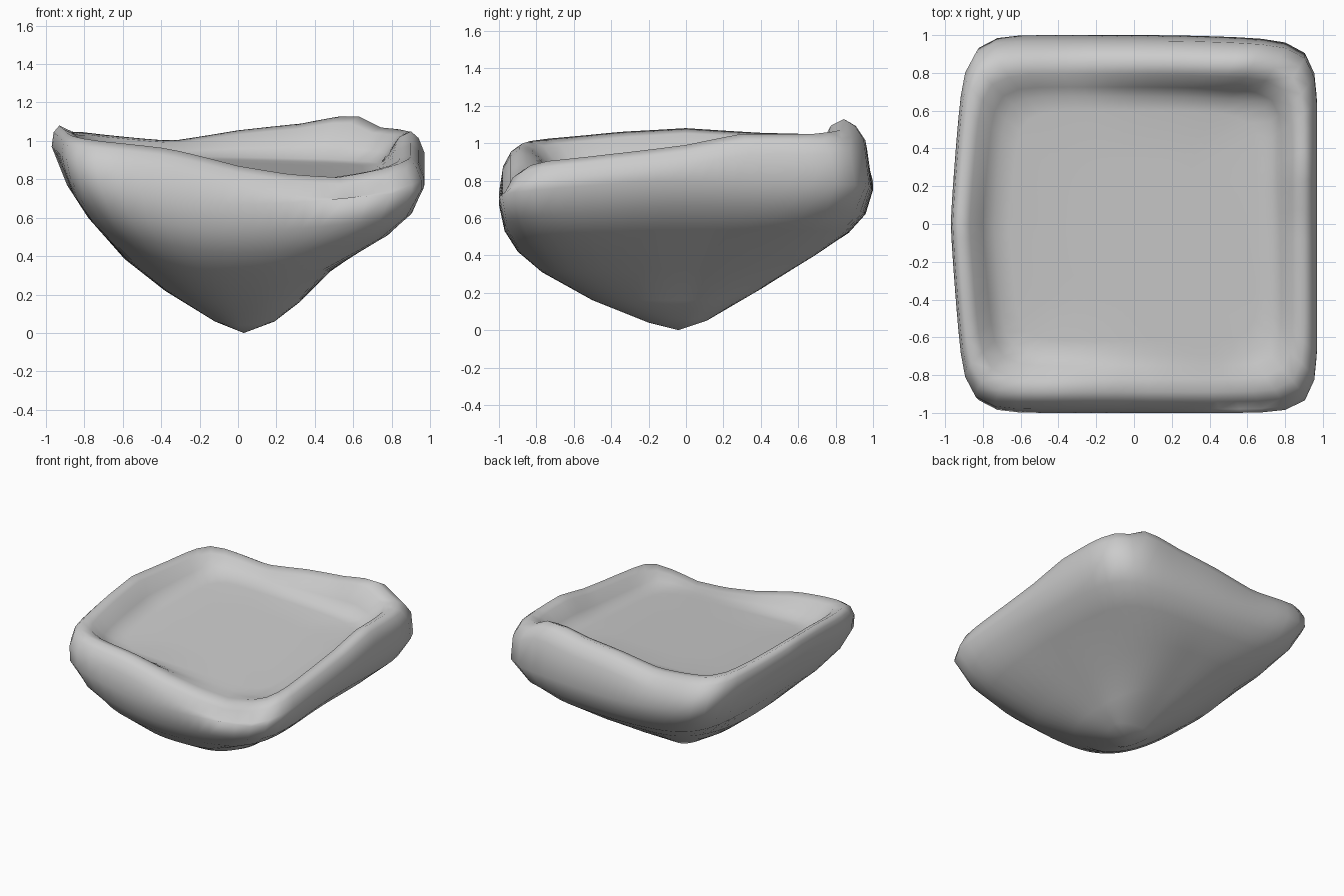
import bpy, bmesh, math

if "Cube" in bpy.data.objects:
    bpy.data.objects.remove(bpy.data.objects["Cube"])

N = 72  # points around each ring

# Outer skin: (right, left, front, back) reach and height, plus corner squareness
OUTER = [
    ((.19, .12, .20, .11), (.06, .06, .04, .05), 2.1),
    ((.32, .38, .50, .40), (.16, .22, .16, .22), 2.5),
    ((.48, .59, .77, .70), (.32, .385, .31, .41), 3.3),
    ((.79, .78, .90, .87), (.54, .60, .42, .52), 5),
    ((.91, .89, .97, .96), (.66, .77, .53, .62), 7),
    ((.97, .95, 1.0, 1.0), (.80, .92, .67, .75), 10),
]
# Rim and basin: reach, share of the way from floor up to the crest, squareness
INNER = [
    ((.97, .97, .98, .97), .75, 10),
    ((.94, .96, .94, .92), .94, 10),
    ((.90, .93, .89, .86), 1.0, 10),
    ((.84, .87, .82, .79), .85, 10),
    ((.78, .80, .75, .725), .35, 10),
    ((.73, .74, .69, .675), .06, 10),
    ((.65, .66, .62, .60), 0, 8),
    ((.35, .35, .35, .35), 0, 4),
]
# Wavy crest height by direction in degrees
CREST = [(0, .99), (20, 1.05), (40, 1.05), (50, 1.07), (56, 1.14), (70, 1.09),
         (90, 1.055), (112, 1.0), (122, 1.015), (135, 1.045), (155, 1.055),
         (180, 1.08), (202, 1.06), (222, 1.02), (229, 1.0), (247, .96),
         (270, .87), (287, .825), (300, .81), (308, .84), (318, .90),
         (335, .94), (360, .99)]


def crest(deg):
    for (a, p), (b, q) in zip(CREST, CREST[1:]):
        if a <= deg <= b:
            return p + (q - p) * (deg - a) / (b - a)


def floor_z(x, y):
    return .865 + .06 * y - .03 * x


def plan(t, reach, n):
    """Rounded-square point for direction t, with a separate reach per side."""
    c, s = math.cos(t), math.sin(t)
    r = (abs(c) ** n + abs(s) ** n) ** (-1 / n)
    u, v = c * r, s * r
    x = u * (reach[0] if u > 0 else reach[1] * (1 - .08 * abs(v) ** 1.2))
    y = v * (reach[3] * (1 - .035 * max(u, 0) ** 2) if v > 0 else reach[2])
    return x, y, u, v


bm = bmesh.new()
angles = [2 * math.pi * i / N for i in range(N)]
rings = []
for reach, heights, n in OUTER:
    ring = []
    for t in angles:
        x, y, u, v = plan(t, reach, n)
        w = u * u / (u * u + v * v)
        z = w * heights[0 if u > 0 else 1] + (1 - w) * heights[3 if v > 0 else 2]
        ring.append(bm.verts.new((x, y, z)))
    rings.append(ring)
for k, (reach, share, n) in enumerate(INNER):
    ring = []
    for t in angles:
        x, y, u, v = plan(t, reach, n)
        top = crest(math.degrees(t))
        if k < 2:      # outer shoulder of the rim
            z = top - (.11, .035)[k]
        else:          # crest, inner wall and floor
            f = floor_z(x, y)
            z = f + (top - f) * share
        ring.append(bm.verts.new((x, y, z)))
    rings.append(ring)

# Skin the rings and close at the bottom tip and the floor centre
for a, b in zip(rings, rings[1:]):
    for i in range(N):
        j = (i + 1) % N
        bm.faces.new((a[i], a[j], b[j], b[i]))
tip = bm.verts.new((.03, -.04, 0))
mid = bm.verts.new((0, 0, floor_z(0, 0)))
for i in range(N):
    j = (i + 1) % N
    bm.faces.new((tip, rings[0][j], rings[0][i]))
    bm.faces.new((mid, rings[-1][i], rings[-1][j]))
bmesh.ops.recalc_face_normals(bm, faces=bm.faces)
for f in bm.faces:
    f.smooth = True

mesh = bpy.data.meshes.new("stone_basin")
bm.to_mesh(mesh)
bm.free()
obj = bpy.data.objects.new("stone_basin", mesh)
bpy.context.collection.objects.link(obj)
